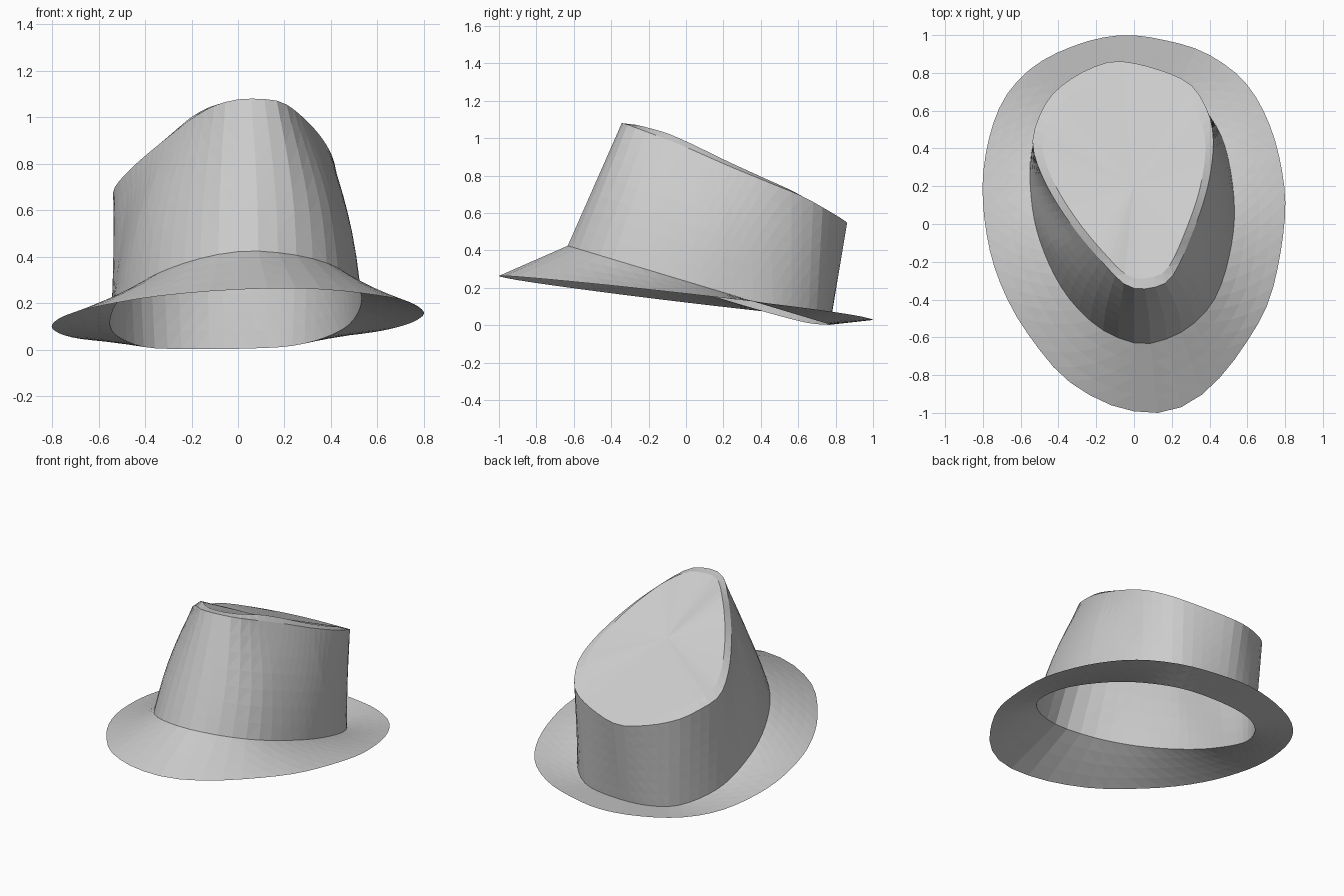
import bpy, bmesh, math
from mathutils import Vector

cube = bpy.data.objects.get("Cube")
if cube:
    bpy.data.objects.remove(cube, do_unlink=True)

SEGMENTS = 60
CENTRE = Vector((0, 0.2, 0.845))


def clamp(value):
    return max(0, min(1, value))


def brim_height(x, y):
    return 0.145 - 0.115 * y + 0.03 * x


def base_height(x, y):
    return max(0.003, 0.235 - 0.3 * y + 0.07 * min(0, x))


def smooth_loop(points, steps=12):
    """Closed Catmull-Rom curve through the control points."""
    pts = [Vector(p) for p in points]
    n = len(pts)
    out = []
    for i in range(n):
        a, b, c, d = (pts[(i + k) % n] for k in (-1, 0, 1, 2))
        for s in range(steps):
            t = s / steps
            out.append(b + 0.5 * t * (c - a + t * (2*a - 5*b + 4*c - d + t * (3*b - a - 3*c + d))))
    return out


def even_ring(points):
    """Resample a loop at even angles about the centre, so rings line up."""
    loop = smooth_loop(points)
    ring = []
    for i in range(SEGMENTS):
        angle = math.tau * i / SEGMENTS
        ray = Vector((math.cos(angle), math.sin(angle)))
        for p, q in zip(loop, loop[1:] + loop[:1]):
            u, v = (p - CENTRE).xy, (q - CENTRE).xy
            s, e = ray.cross(u), ray.cross(v)
            if s <= 0 < e and ray.dot(u + v) > 0:
                ring.append(p.lerp(q, -s / (e - s)))
                break
    return ring


def lifted(points, height):
    return [(x, y, height(x, y)) for x, y in points]


def blend(ring_a, ring_b, t):
    return [a.lerp(b, t) for a, b in zip(ring_a, ring_b)]


def make_part(name, rings, material, tip=None):
    """Skin consecutive rings and optionally close the last one to a tip."""
    bm = bmesh.new()
    rows = [[bm.verts.new(p) for p in ring] for ring in rings]
    for low, high in zip(rows, rows[1:]):
        for i in range(SEGMENTS):
            j = (i + 1) % SEGMENTS
            bm.faces.new((low[i], low[j], high[j], high[i]))
    if tip is not None:
        top = bm.verts.new(tip)
        for i in range(SEGMENTS):
            bm.faces.new((rows[-1][i], rows[-1][(i + 1) % SEGMENTS], top))
    bmesh.ops.triangulate(bm, faces=bm.faces[:])
    mesh = bpy.data.meshes.new(name)
    bm.to_mesh(mesh)
    bm.free()
    mesh.materials.append(material)
    obj = bpy.data.objects.new(name, mesh)
    bpy.context.collection.objects.link(obj)


# Plain grey felt
felt = bpy.data.materials.new("grey_felt")
felt.use_nodes = True
felt.diffuse_color = (0.6, 0.6, 0.6, 1)
shader = next(n for n in felt.node_tree.nodes if n.type == 'BSDF_PRINCIPLED')
shader.inputs["Base Color"].default_value = felt.diffuse_color
shader.inputs["Roughness"].default_value = 0.8

# Guide loops, counter-clockwise from the front
brim_edge = even_ring(lifted([
    (0.09, -1), (0.25, -0.97), (0.42, -0.85), (0.6, -0.62), (0.73, -0.36), (0.8, 0.05),
    (0.77, 0.35), (0.69, 0.59), (0.57, 0.77), (0.39, 0.9), (0.2, 0.965), (-0.05, 1),
    (-0.3, 0.95), (-0.55, 0.82), (-0.72, 0.6), (-0.8, 0.25), (-0.77, -0.11),
    (-0.67, -0.4), (-0.52, -0.64), (-0.35, -0.83), (-0.12, -0.96)], brim_height))

crown_base = even_ring(lifted([
    (0.1, -0.63), (0.3, -0.54), (0.45, -0.35), (0.53, 0), (0.5, 0.34), (0.41, 0.56),
    (0.24, 0.725), (0, 0.77), (-0.25, 0.745), (-0.42, 0.635), (-0.54, 0.4), (-0.54, 0.1),
    (-0.48, -0.14), (-0.365, -0.365), (-0.21, -0.53), (-0.05, -0.615)], base_height))

crown_rim = even_ring([
    (-0.04, -0.325, 1.07), (0.08, -0.34, 1.08), (0.2, -0.28, 1.06), (0.32, -0.02, 0.96),
    (0.395, 0.22, 0.855), (0.42, 0.45, 0.76), (0.38, 0.62, 0.69), (0.26, 0.765, 0.61),
    (-0.05, 0.86, 0.55), (-0.24, 0.82, 0.56), (-0.42, 0.7, 0.6), (-0.51, 0.55, 0.65),
    (-0.535, 0.4, 0.69), (-0.46, 0.2, 0.78), (-0.32, -0.02, 0.9), (-0.16, -0.21, 1.02)])

# Brim
make_part("brim", [blend(brim_edge, crown_base, t / 4) for t in range(5)], felt)

# Crown side, slightly full towards the front on both sides
wall = []
for k in range(8):
    t = k / 7
    ring = blend(crown_base, crown_rim, t)
    for p in ring:
        limit = 0.5 if p.x > 0 else 0.2
        fullness = 0.03 * math.sin(math.pi * t) * clamp((limit - p.y) / 0.3)
        p.x += fullness * max(-1, min(1, p.x / 0.35))
    wall.append(ring)

# Crown top: narrow bevelled shoulder around a nearly flat panel
middle = [CENTRE] * SEGMENTS
panel_edge = blend(crown_rim, middle, 0.1)
for p in panel_edge:
    p.z += 0.045 * clamp(0.75 - p.y) * clamp((p.y + 0.4) / 0.3)
panel = [blend(panel_edge, middle, t) for t in (0, 0.2, 0.45, 0.7)]
make_part("crown", wall + panel, felt, CENTRE)
